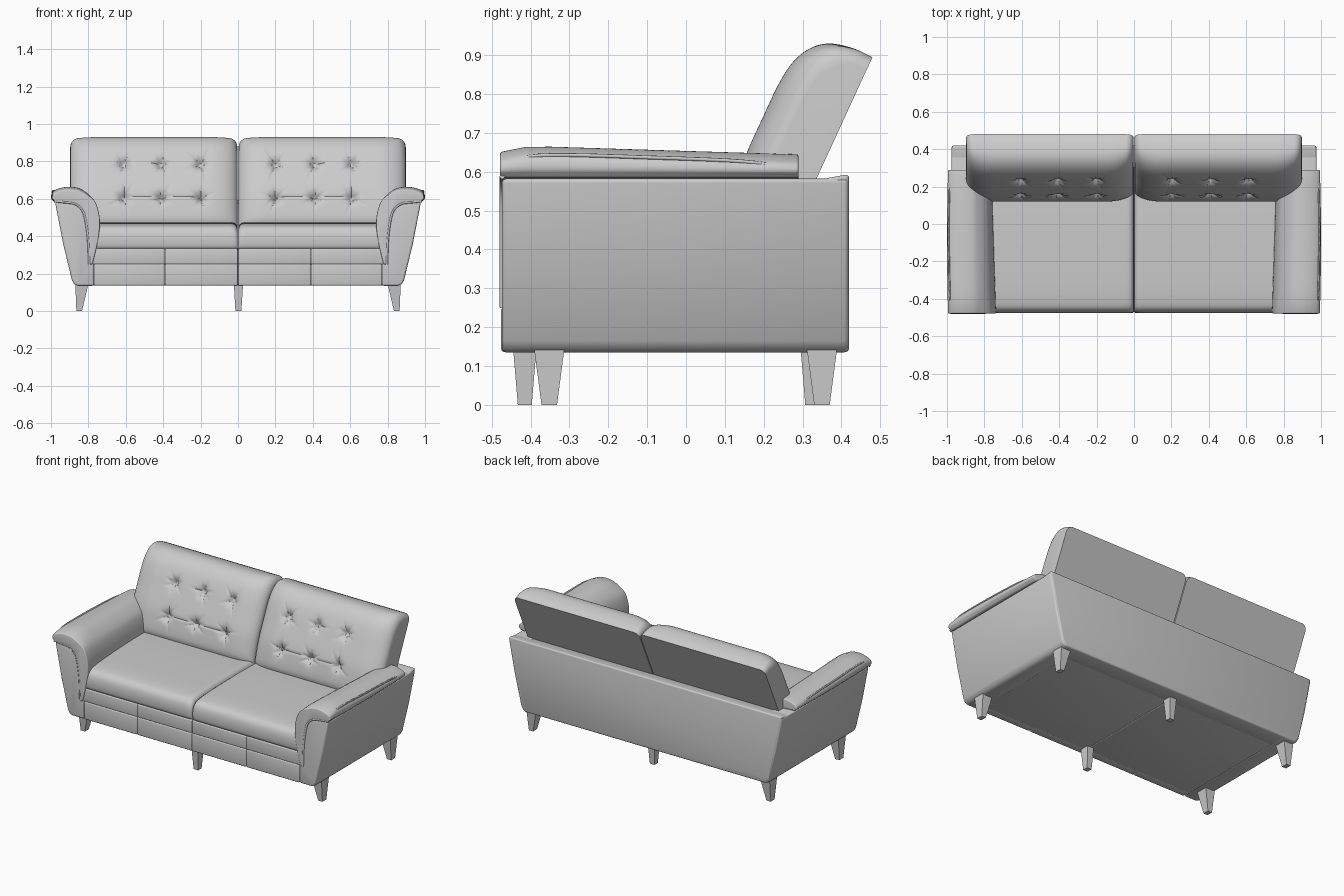
import bpy, bmesh
from math import sqrt, exp, sin, cos, pi, radians
from mathutils import Vector

if "Cube" in bpy.data.objects:
    bpy.data.objects.remove(bpy.data.objects["Cube"])


def smooth(pts, n):
    """Catmull-Rom through 2D/3D points, n steps per span."""
    p = [Vector(q) for q in pts]
    p = [2 * p[0] - p[1]] + p + [2 * p[-1] - p[-2]]
    out = []
    for i in range(1, len(p) - 2):
        a, b, c, d = p[i - 1:i + 3]
        for k in range(n):
            t = k / n
            out.append(0.5 * (2 * b + (c - a) * t + (2 * a - 5 * b + 4 * c - d) * t * t
                              + (3 * b - a - 3 * c + d) * t ** 3))
    return out + [p[-2]]


def loft(name, rings, bevel=0, segs=3, angle=40):
    """Closed rings joined to a capped solid, with optional rounding of sharp edges."""
    bm = bmesh.new()
    rows = [[bm.verts.new(v) for v in r] for r in rings]
    n = len(rows[0])
    for a, b in zip(rows, rows[1:]):
        for i in range(n):
            j = (i + 1) % n
            bm.faces.new((a[i], a[j], b[j], b[i]))
    bm.faces.new(rows[0])
    bm.faces.new(rows[-1])
    bmesh.ops.recalc_face_normals(bm, faces=bm.faces)
    if bevel:
        sharp = [e for e in bm.edges if e.calc_face_angle(0) > radians(angle)]
        bmesh.ops.bevel(bm, geom=sharp, offset=bevel, segments=segs,
                        affect='EDGES', profile=0.5, clamp_overlap=True)
    me = bpy.data.meshes.new(name)
    bm.to_mesh(me)
    bm.free()
    ob = bpy.data.objects.new(name, me)
    bpy.context.collection.objects.link(ob)
    bpy.ops.object.select_all(action='DESELECT')
    ob.select_set(True)
    bpy.context.view_layer.objects.active = ob
    bpy.ops.object.shade_smooth_by_angle(angle=radians(40))
    return ob


def rect(x0, x1, y0, y1, z):
    return [(x0, y0, z), (x1, y0, z), (x1, y1, z), (x0, y1, z)]


def box(name, x0, x1, y0, y1, z0, z1, bevel=0.006):
    return loft(name, [rect(x0, x1, y0, y1, z0), rect(x0, x1, y0, y1, z1)], bevel)


def pipe(name, pts, r):
    cu = bpy.data.curves.new(name, 'CURVE')
    cu.dimensions = '3D'
    cu.bevel_depth, cu.bevel_resolution, cu.use_fill_caps = r, 2, True
    sp = cu.splines.new('POLY')
    sp.points.add(len(pts) - 1)
    for q, p in zip(sp.points, pts):
        q.co = (*p, 1)
    bpy.context.collection.objects.link(bpy.data.objects.new(name, cu))


def edge_drop(d, r):
    """Quarter-circle drop near an edge, d = distance from it."""
    return r * (1 - sqrt(max(0, 1 - (1 - d / r) ** 2))) if d < r else 0


# arm cross-section (x, z): rolled pad over the slanted outer panel
pad_top = smooth([(.985, .585), (1, .61), (.99, .645), (.945, .664), (.89, .668), (.835, .655),
                  (.78, .61), (.75, .55), (.738, .47), (.75, .37), (.778, .25)], 4)
pad_low = smooth([(.795, .25), (.80, .38), (.815, .49), (.835, .545), (.875, .575), (.93, .583)], 4)
panel = [(.77, .135), (.855, .135), (.875, .143), (.888, .165), (.935, .36), (.978, .582),
         (.86, .582), (.815, .53), (.79, .40), (.77, .25)]

# seat profile (y, z), front to back
seat_prof = smooth([(-.462, .33), (-.474, .35), (-.475, .40), (-.46, .44), (-.42, .46),
                    (-.3, .47), (0, .475), (.3, .468)], 4) + [Vector((.3, .33))]

# back cushion profile (y, z): front and top, measured from a slanted flat back
back_prof = smooth([(.13, .45), (.12, .50), (.135, .58), (.157, .65), (.20, .745), (.238, .825),
                    (.275, .882), (.32, .918), (.37, .93), (.43, .918), (.48, .895)], 12)
back_top = Vector((.48, .895))
back_dir = Vector((.418, .908))
back_in = Vector((.908, -.418))
buttons = [(x, z) for x in (.20, .41, .61) for z in (.61, .79)]


def tuft(x, z):
    """Depth of the button pinches, their star creases and the joining seam."""
    d = 0
    for i, (bx, bz) in enumerate(buttons):
        dx, dz = x - bx, z - bz
        r = sqrt(dx * dx + dz * dz)
        if r > .11:
            continue
        d += .022 * exp(-(r / .03) ** 2)
        for k in range(7):
            a = 2 * pi * k / 7 + i * .6 + .25 * sin(5 * k + i)
            along = dx * cos(a) + dz * sin(a)
            across = dx * sin(a) - dz * cos(a)
            reach = .075 + .025 * sin(3 * k + 2 * i)
            if 0 < along < reach:
                d += .010 * exp(-(across / .006) ** 2) * (1 - along / reach) * min(1, along / .01)
    if .20 < x < .61:
        d += .004 * exp(-((z - .615) / .006) ** 2)
    return d


def back_ring(s, x, d):
    f = .6 + .4 * (1 - edge_drop(d, .15) / .15)
    low = edge_drop(d, .04)
    ring = []
    for p in back_prof:
        foot = back_top + back_dir * (p - back_top).dot(back_dir)
        q = foot + (p - foot) * f
        if p.y < .91 and p.x < .33:
            q = q + back_in * tuft(x, p.y)
        q = q - back_dir * low * max(0, (p.y - .6) / .33)
        ring.append((s * x, q.x, q.y))
    base = back_top - back_dir * .49
    return ring + [(s * x, base.x, base.y)]


for s, side in ((1, "right"), (-1, "left")):
    # arm outer panel
    loft(side + "_arm_panel", [[(s * x, y, z) for x, z in panel] for y in (-.474, .418)], .011)

    # arm pad, sloping down and thinning toward the back
    section = pad_top + pad_low
    rings = []
    for i in range(13):
        y = -.479 + .769 * i / 12
        t = i / 12
        front = .018 * max(0, 1 - t / .14) ** 2
        ring = []
        for p in section:
            up = min(1, max(0, (p.y - .59) / .06))
            inner = min(1, max(0, (.86 - p.x) / .08))
            ring.append((s * (p.x + .025 * t * inner - .006 * (1 - sin(pi * t)) * (p.x > .93)), y,
                         p.y - up * (.024 * t + front)))
        rings.append(ring)
    loft(side + "_arm_pad", rings, .014, 4, 50)

    # piping on the arm front and side
    pipe(side + "_arm_front_piping", [(s * p.x, -.473, p.y) for p in pad_low]
         + [(s * .982, -.473, .588)], .007)
    pipe(side + "_arm_side_piping", smooth([(s * .975, -.468, .605), (s * .981, -.43, .632),
                                            (s * .986, -.34, .643), (s * .991, -.1, .637),
                                            (s * .989, .15, .626), (s * .984, .28, .605)], 6), .005)

    # seat cushion
    rings = []
    for i in range(33):
        x = .002 + .778 * (1 - cos(pi * i / 32)) / 2
        e = edge_drop(min(x - .002, .78 - x), .03)
        rings.append([(s * x, p.x + (.4 * e if p.x < -.3 else 0),
                       p.y - e * (p.y - .33) / .14) for p in seat_prof])
    loft(side + "_seat_cushion", rings)

    # front panels under the seat and base rail, split by seams
    for k, (a, b) in enumerate(((.001, .39), (.39, .783))):
        box(f"{side}_seat_front_{k + 1}", *sorted((s * a, s * b)), -.473, -.30, .25, .334)
    for k, (a, b) in enumerate(((.001, .39), (.39, .77))):
        box(f"{side}_base_rail_{k + 1}", *sorted((s * a, s * b)), -.476, -.42, .136, .252, .008)
    box(side + "_base", *sorted((s * .001, s * .78)), -.45, .40, .137, .34, .004)

    # tufted back cushion
    x0, x1, n = .003, .897, 190
    rings = []
    for i in range(n + 1):
        t = i / n
        x = x0 + (x1 - x0) * (t - .5 * sin(2 * pi * t) / (2 * pi))
        rings.append(back_ring(s, x, min(x - x0, x1 - x)))
    loft(side + "_back_cushion", rings)

    # corner legs, tapered
    for name, y in (("front", -.352), ("rear", .35)):
        loft(f"{side}_{name}_leg", [
            [(s * px, py, pz) for px, py, pz in rect(.834, .864, y - .02, y + .02, 0)],
            [(s * px, py, pz) for px, py, pz in rect(.80, .87, y - .039, y + .039, .145)]])

# back shell with a slightly raised rear edge
loft("back_shell", [[(-w0, y, .136), (w0, y, .136), (.888, y, .17), (.976, y, zt),
                     (-.976, y, zt), (-.888, y, .17)]
                    for y, zt, w0 in ((.30, .572, .86), (.42, .594, .86))], .010)

# middle legs
for name, y in (("front", -.415), ("rear", .325)):
    loft(f"middle_{name}_leg", [rect(-.014, .018, y - .018, y + .018, 0),
                                rect(-.022, .027, y - .03, y + .03, .145)])
